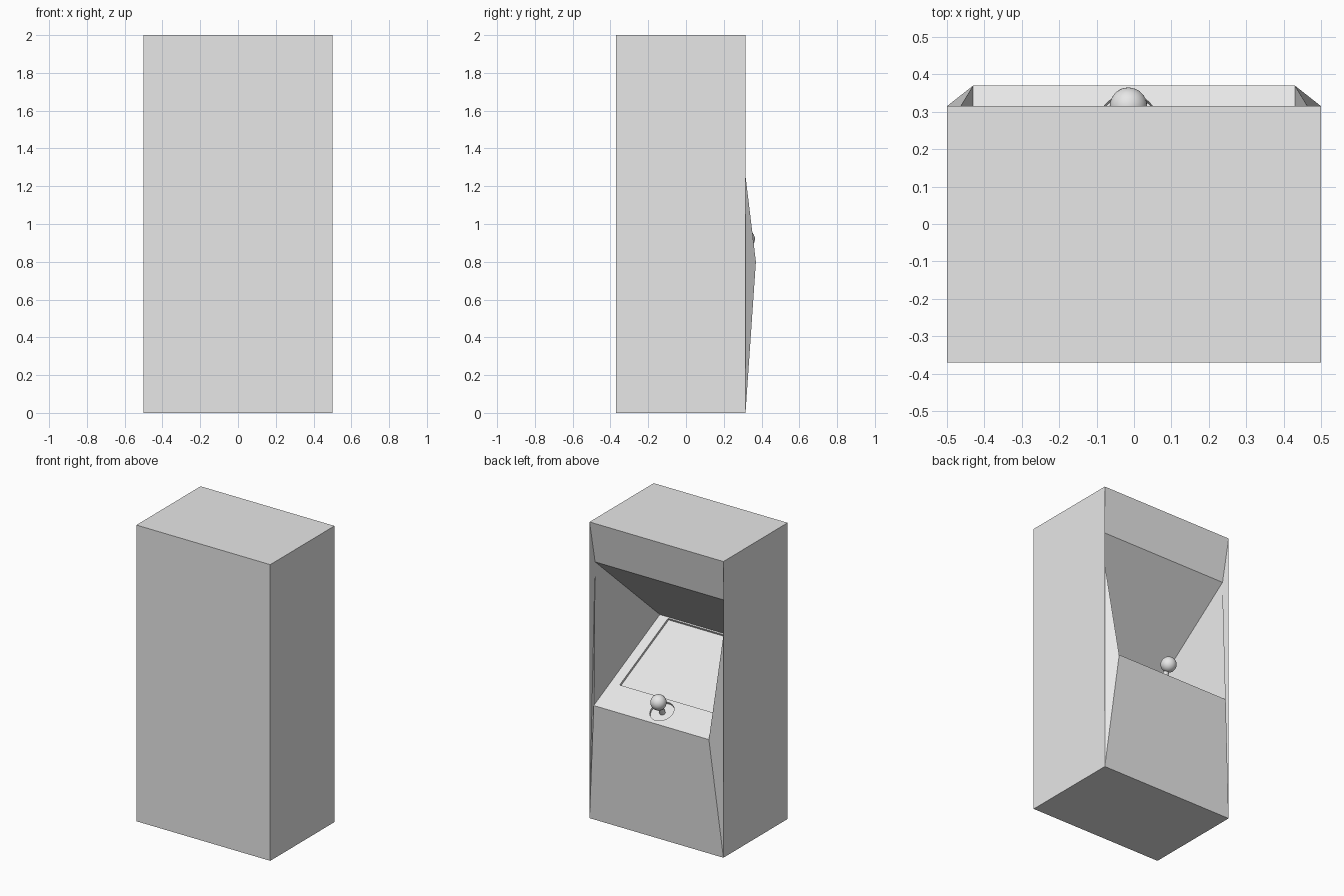
import bpy
import bmesh
from mathutils import Matrix, Vector

if "Cube" in bpy.data.objects:
    bpy.data.objects.remove(bpy.data.objects["Cube"])

grey = bpy.data.materials.new("light_grey")
grey.use_nodes = True
grey.diffuse_color = (0.8, 0.8, 0.8, 1)
grey.node_tree.nodes["Principled BSDF"].inputs["Base Color"].default_value = grey.diffuse_color


def make_object(name, bm):
    bmesh.ops.recalc_face_normals(bm, faces=bm.faces)
    mesh = bpy.data.meshes.new(name)
    bm.to_mesh(mesh)
    bm.free()
    mesh.materials.append(grey)
    obj = bpy.data.objects.new(name, mesh)
    bpy.context.collection.objects.link(obj)
    return obj


# Cabinet outline on one side, mirrored to the other
outline = {
    "rear_foot": (0.5, -0.37, 0),
    "rear_top": (0.5, -0.37, 2),
    "top": (0.5, 0.315, 2),
    "overhang": (0.497, 0.26, 1.71),
    "screen_back": (0.43, -0.335, 1.145),
    "lip": (0.43, 0.37, 0.8),
    "foot": (0.5, 0.315, 0),
}
side_faces = [
    ("rear_foot", "rear_top", "top", "foot"),
    ("foot", "top", "overhang"),
    ("foot", "overhang", "lip"),
    ("lip", "overhang", "screen_back"),
]
bm = bmesh.new()
left, right = [
    {key: bm.verts.new((side * x, y, z)) for key, (x, y, z) in outline.items()}
    for side in (1, -1)
]
keys = list(outline)
for a, b in zip(keys, keys[1:] + keys[:1]):
    bm.faces.new((left[a], left[b], right[b], right[a]))
for corners in side_faces:
    for side in (left, right):
        bm.faces.new([side[key] for key in corners])
cabinet = make_object("cabinet", bm)

# Frame of the sloping panel: across, up the slope, out of the panel
lip = Vector((0, 0.37, 0.8))
slope = (Vector((0, -0.335, 1.145)) - lip).normalized()
across = Vector((-1, 0, 0))
panel = Matrix((across, slope, across.cross(slope))).transposed().to_4x4()
panel.translation = lip
stick_spot = Vector((0.015, 0.102, 0))
DEPTH = 0.015


def cylinder(name, radius, bottom, top, sides):
    bm = bmesh.new()
    centre = stick_spot + Vector((0, 0, (bottom + top) / 2))
    bmesh.ops.create_cone(bm, cap_ends=True, segments=sides, radius1=radius,
                          radius2=radius, depth=top - bottom,
                          matrix=panel @ Matrix.Translation(centre))
    return make_object(name, bm)


def cut(target, cutter):
    cutter.hide_render = True
    mod = target.modifiers.new("recess", "BOOLEAN")
    mod.operation = "DIFFERENCE"
    mod.solver = "EXACT"
    mod.object = cutter
    bpy.context.view_layer.objects.active = target
    bpy.ops.object.modifier_apply(modifier=mod.name)
    bpy.data.objects.remove(cutter)


# Screen recess
bm = bmesh.new()
bmesh.ops.create_cube(bm, size=1, matrix=panel
                      @ Matrix.Translation((0, 0.488, 0))
                      @ Matrix.Diagonal((0.725, 0.575, 2 * DEPTH, 1)))
cut(cabinet, make_object("screen_cutter", bm))

# Round recess under the joystick
cut(cabinet, cylinder("joystick_cutter", 0.077, -DEPTH, DEPTH, 32))

# Joystick
shaft = cylinder("joystick_shaft", 0.018, -DEPTH - 0.005, 0.08, 20)
bm = bmesh.new()
centre = stick_spot + Vector((0, 0, 0.083))
bmesh.ops.create_uvsphere(bm, u_segments=32, v_segments=16, radius=0.05,
                          matrix=panel @ Matrix.Translation(centre))
ball = make_object("joystick_ball", bm)

bpy.ops.object.select_all(action="DESELECT")
for obj in (shaft, ball):
    obj.select_set(True)
bpy.context.view_layer.objects.active = ball
bpy.ops.object.shade_smooth_by_angle()
